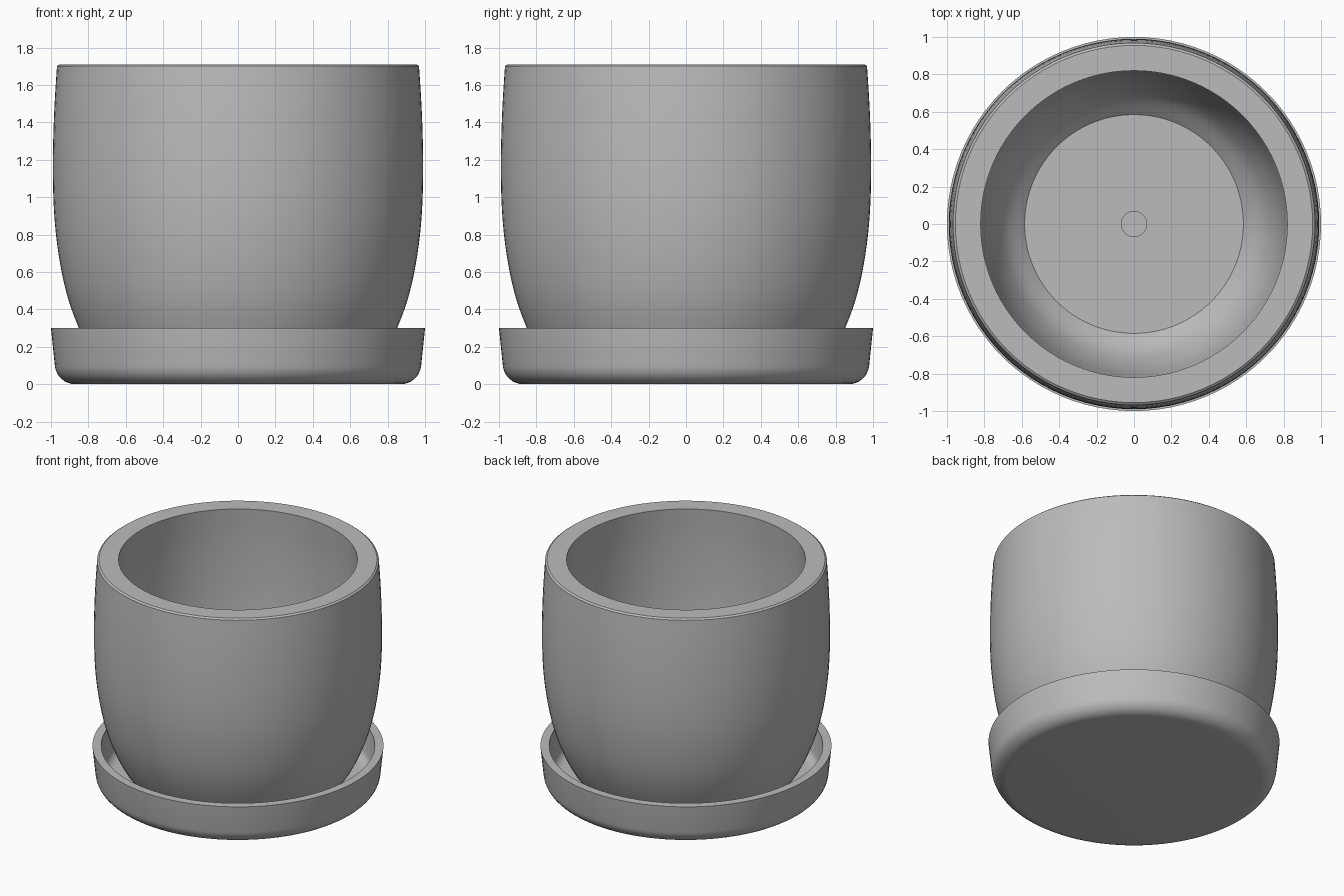
import bpy, bmesh, math

if "Cube" in bpy.data.objects:
    bpy.data.objects.remove(bpy.data.objects["Cube"])

SEGMENTS = 96

grey = bpy.data.materials.new("stoneware_grey")
grey.diffuse_color = (0.5, 0.5, 0.5, 1)
grey.use_nodes = True
grey.node_tree.nodes["Principled BSDF"].inputs["Base Color"].default_value = grey.diffuse_color


def arc(cx, cz, r, a0, a1, n=8):
    """Points on a circular fillet in the (radius, height) plane."""
    angles = [math.radians(a0 + (a1 - a0) * i / n) for i in range(n + 1)]
    return [(cx + r * math.cos(a), cz + r * math.sin(a)) for a in angles]


def curve(points, n=5):
    """Smooth Catmull-Rom curve through the points."""
    p = [points[0]] + points + [points[-1]]
    out = []
    for i in range(1, len(p) - 2):
        for k in range(n):
            t = k / n
            out.append(tuple(
                0.5 * (2 * b + (c - a) * t + (2 * a - 5 * b + 4 * c - d) * t * t
                       + (3 * b - a - 3 * c + d) * t ** 3)
                for a, b, c, d in zip(p[i - 1], p[i], p[i + 1], p[i + 2])))
    return out + [points[-1]]


def lathe(name, profile, closed=False):
    """Spin a profile (bottom, outside, rim, inside) around z."""
    bm = bmesh.new()
    verts = [bm.verts.new((r, 0, z)) for r, z in profile]
    edges = [bm.edges.new(pair) for pair in zip(verts, verts[1:])]
    if closed:
        edges.append(bm.edges.new((verts[-1], verts[0])))
    bmesh.ops.spin(bm, geom=verts + edges, cent=(0, 0, 0), axis=(0, 0, 1),
                   angle=2 * math.pi, steps=SEGMENTS, use_duplicate=False)
    bmesh.ops.remove_doubles(bm, verts=bm.verts, dist=0.0005)
    bmesh.ops.recalc_face_normals(bm, faces=bm.faces)
    mesh = bpy.data.meshes.new(name)
    bm.to_mesh(mesh)
    bm.free()
    mesh.materials.append(grey)
    obj = bpy.data.objects.new(name, mesh)
    bpy.context.collection.objects.link(obj)
    bpy.ops.object.select_all(action='DESELECT')
    obj.select_set(True)
    bpy.context.view_layer.objects.active = obj
    bpy.ops.object.shade_smooth_by_angle(angle=math.radians(30))
    return obj


# Saucer: rounded foot, flared wall, flat rim, shallow dish
saucer = [(0, 0)] + arc(0.87, 0.11, 0.11, -90, -8)
saucer += [(1.0, 0.3), (0.94, 0.3)]
saucer += arc(0.85, 0.13, 0.07, -8, -90) + [(0, 0.06)]
lathe("saucer", saucer)

# Pot: bulging outer wall, small chamfer at the rim, thick wall, drain hole
outer = curve([(0.70, 0.06), (0.785, 0.17), (0.855, 0.31), (0.915, 0.48),
               (0.957, 0.68), (0.982, 0.90), (0.99, 1.16), (0.983, 1.45),
               (0.968, 1.70)])
inner = curve([(0.82, 1.71), (0.837, 1.45), (0.842, 1.16), (0.834, 0.90),
               (0.808, 0.68), (0.765, 0.48), (0.69, 0.31), (0.585, 0.20)])
pot = [(0.067, 0.06)] + outer + [(0.955, 1.71)] + inner + [(0.067, 0.20)]
lathe("pot", pot, closed=True)
